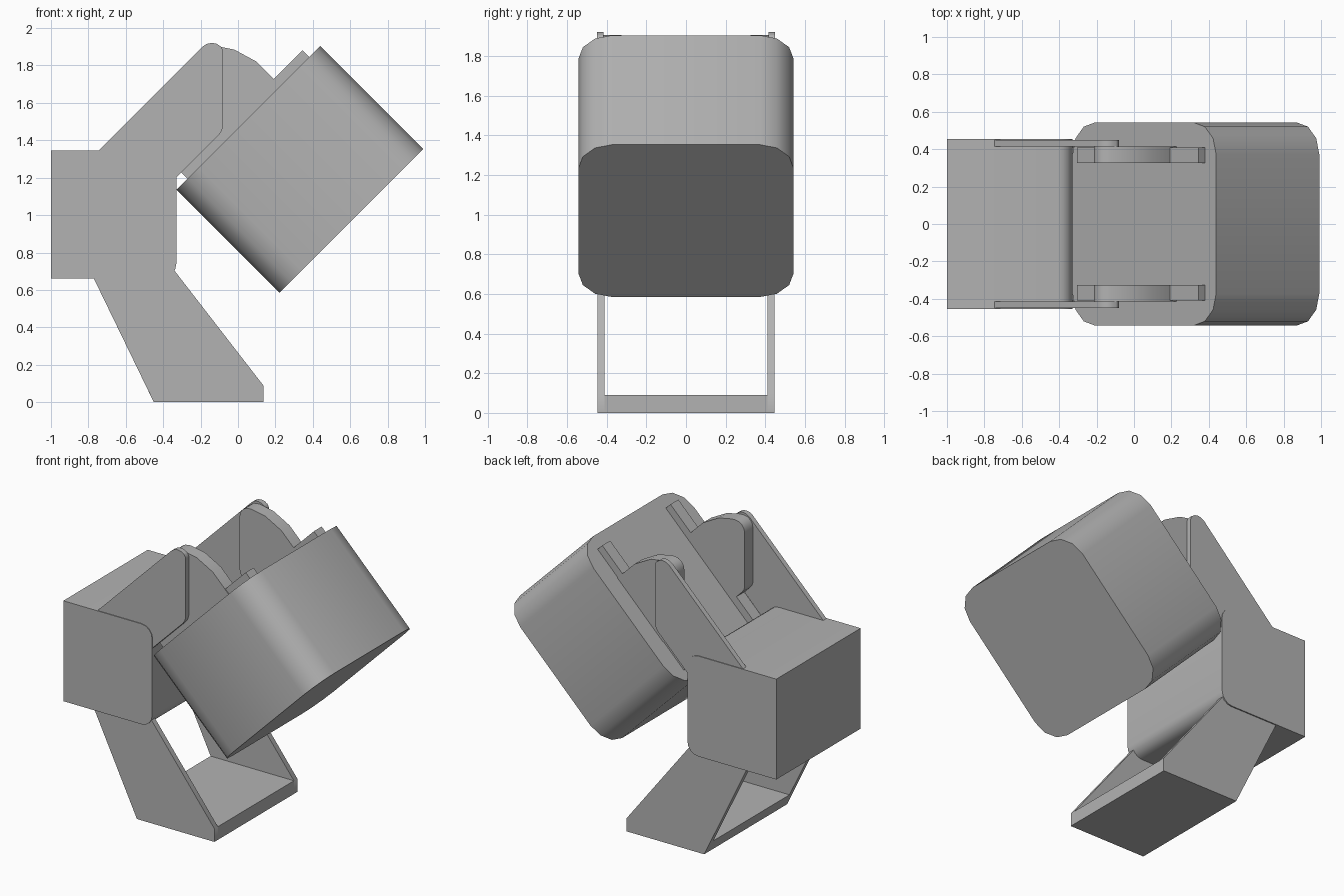
import bpy, bmesh, math
from mathutils import Vector

cube = bpy.data.objects.get("Cube")
if cube:
    bpy.data.objects.remove(cube, do_unlink=True)

grey = bpy.data.materials.new("plain grey")
grey.use_nodes = True
colour = (0.45, 0.45, 0.45, 1)
grey.diffuse_color = colour
grey.node_tree.nodes["Principled BSDF"].inputs["Base Color"].default_value = colour

X, Y, Z = Vector((1, 0, 0)), Vector((0, 1, 0)), Vector((0, 0, 1))


def rounded(points, steps):
    """Round each corner (a, b, radius) of an outline; a missing radius stays sharp."""
    out = []
    for i, p in enumerate(points):
        c = Vector(p[:2])
        if len(p) < 3:
            out.append(c)
            continue
        d1 = (Vector(points[i - 1][:2]) - c).normalized()
        d2 = (Vector(points[(i + 1) % len(points)][:2]) - c).normalized()
        half = d1.angle(d2) / 2
        centre = c + (d1 + d2).normalized() * p[2] / math.sin(half)
        start = c + d1 * p[2] / math.tan(half) - centre
        end = c + d2 * p[2] / math.tan(half) - centre
        sweep = math.pi - 2 * half
        for s in range(steps + 1):
            t = s / steps
            out.append(centre + (start * math.sin((1 - t) * sweep)
                                 + end * math.sin(t * sweep)) / math.sin(sweep))
    return out


def prism(name, points, lo, hi, steps=4, axes=(X, Z, Y), origin=Vector()):
    """Extrude an outline drawn on the first two axes along the third."""
    a, b, e = axes
    bm = bmesh.new()
    face = bm.faces.new([bm.verts.new(origin + a * p.x + b * p.y + e * lo)
                         for p in rounded(points, steps)])
    new = bmesh.ops.extrude_face_region(bm, geom=[face])["geom"]
    bmesh.ops.translate(bm, vec=e * (hi - lo),
                        verts=[v for v in new if isinstance(v, bmesh.types.BMVert)])
    bmesh.ops.recalc_face_normals(bm, faces=bm.faces)
    mesh = bpy.data.meshes.new(name)
    bm.to_mesh(mesh)
    bm.free()
    mesh.materials.append(grey)
    obj = bpy.data.objects.new(name, mesh)
    bpy.context.collection.objects.link(obj)
    bpy.ops.object.select_all(action='DESELECT')
    obj.select_set(True)
    bpy.context.view_layer.objects.active = obj
    bpy.ops.object.shade_smooth_by_angle(angle=math.radians(40))
    return obj


def pair(name, points, inner, outer, **kw):
    prism("left_" + name, points, inner, outer, **kw)
    prism("right_" + name, points, -outer, -inner, **kw)


# Rear housing, rounded only along its front edges
prism("rear_housing", [(-1, 0.66), (-0.33, 0.66, 0.08), (-0.33, 1.345, 0.08), (-1, 1.345)],
      -0.455, 0.455)

# Foot plate and the two slanted legs
prism("foot_plate", [(-0.45, 0), (0.135, 0), (0.135, 0.09), (-0.494, 0.09)], -0.41, 0.41)
pair("leg", [(-0.45, 0), (0.135, 0), (0.135, 0.09), (-0.376, 0.75), (-0.814, 0.75)],
     0.41, 0.447)

# Tilted arms rising from the housing
pair("arm", [(-0.85, 1.24), (-0.14, 1.95, 0.07), (-0.08, 1.89, 0.05),
             (-0.08, 1.45, 0.09), (-0.49, 1.04)], 0.415, 0.45)

# Tilted head block
U = Vector((1, 0, 1)).normalized()
D = Vector((1, 0, -1)).normalized()
back = Vector((0.055, 0, 1.52))
h, r = 0.543, 0.17
prism("head_block", [(-h, -h, r), (h, -h, r), (h, h, r), (-h, h, r)], 0, 0.78,
      steps=3, axes=(U, Y, D), origin=back)

# Mounting rails on the back of the head, with lugs that meet the arms
pair("rail", [(-0.46, 0), (0.46, 0), (0.46, -0.05), (-0.46, -0.05)], 0.325, 0.41,
     axes=(U, D, Y), origin=back)
pair("lug", [(-0.117, 1.347), (-0.215, 1.445, 0.07), (-0.215, 1.905, 0.07),
             (-0.12, 1.905), (-0.02, 1.885), (0.1, 1.82), (0.19, 1.73), (0.227, 1.692)],
     0.325, 0.415)
